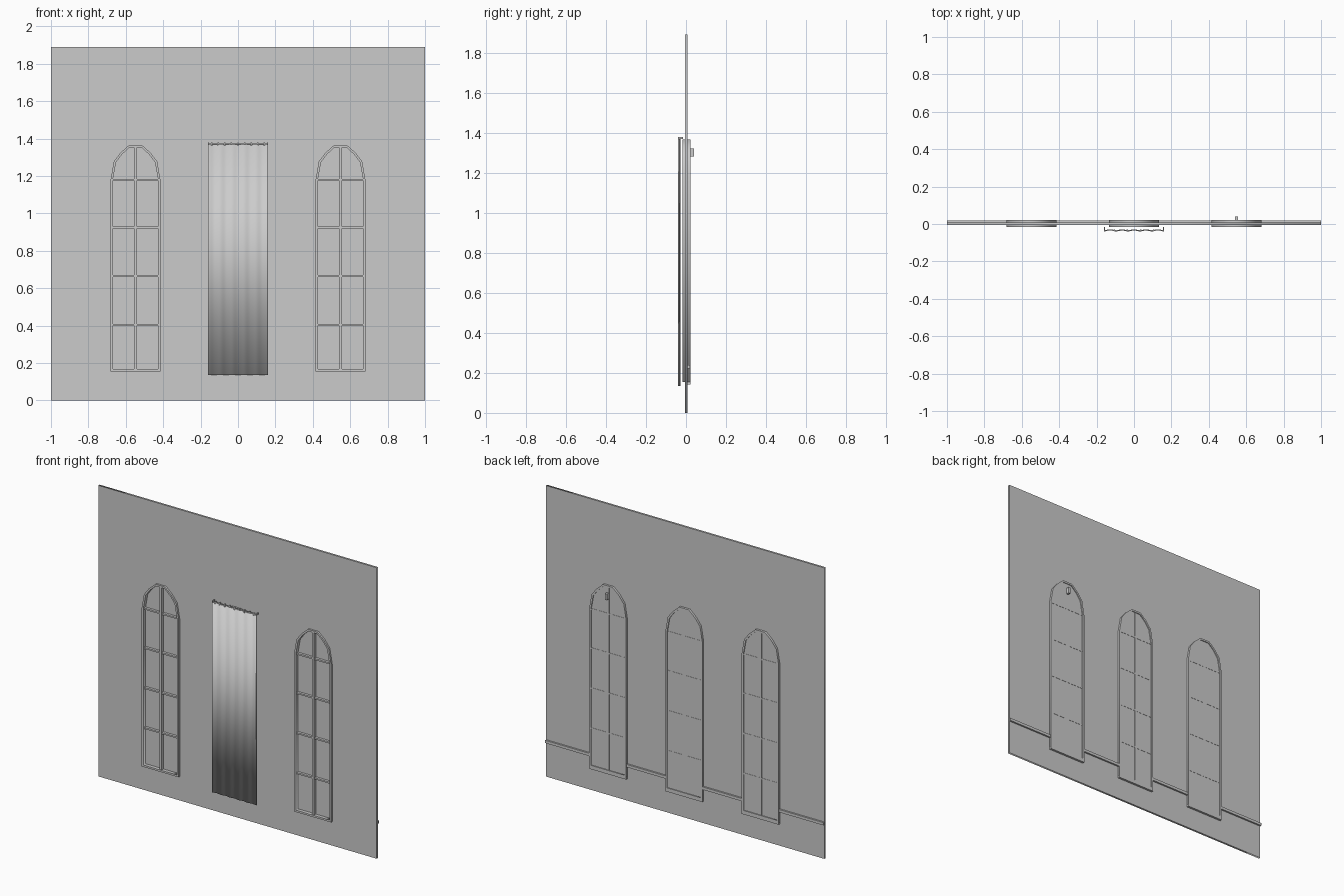
import bpy, bmesh, math
from mathutils import Vector

if "Cube" in bpy.data.objects:
    bpy.data.objects.remove(bpy.data.objects["Cube"])

grey = bpy.data.materials.new("plain_grey")
grey.diffuse_color = (0.6, 0.6, 0.6, 1)
grey.use_nodes = True
grey.node_tree.nodes["Principled BSDF"].inputs["Base Color"].default_value = grey.diffuse_color


def add(name, mesh):
    mesh.materials.clear()
    mesh.materials.append(grey)
    ob = bpy.data.objects.new(name, mesh)
    bpy.context.collection.objects.link(ob)
    return ob


def plate(name, loops, y0, y1):
    """Filled XZ outline (inner loops are holes), from y0 to y1."""
    cu = bpy.data.curves.new(name + "_outline", 'CURVE')
    cu.dimensions = '2D'
    cu.fill_mode = 'BOTH'
    cu.extrude = (y1 - y0) / 2
    for loop in loops:
        sp = cu.splines.new('POLY')
        sp.points.add(len(loop) - 1)
        for p, (x, z) in zip(sp.points, loop):
            p.co = (x, z, 0, 1)
        sp.use_cyclic_u = True
    tmp = bpy.data.objects.new("outline", cu)
    bpy.context.collection.objects.link(tmp)
    dg = bpy.context.evaluated_depsgraph_get()
    mesh = bpy.data.meshes.new_from_object(tmp.evaluated_get(dg))
    bpy.data.objects.remove(tmp)
    for v in mesh.vertices:
        x, z, d = v.co
        v.co = (x, (y0 + y1) / 2 - d, z)
    return add(name, mesh)


def box(name, x0, x1, y0, y1, z0, z1):
    bm = bmesh.new()
    bmesh.ops.create_cube(bm, size=1)
    lo, hi = Vector((x0, y0, z0)), Vector((x1, y1, z1))
    for v in bm.verts:
        v.co = Vector([lo[i] + (v.co[i] + 0.5) * (hi[i] - lo[i]) for i in range(3)])
    me = bpy.data.meshes.new(name)
    bm.to_mesh(me)
    bm.free()
    return add(name, me)


def arch(cx, t=0.0):
    """Faceted arch window outline, inset by t."""
    half = [(0.133 - t, 0.155 + t), (0.133 - t, 1.18), (0.116 - t, 1.278 - t * 0.4),
            (0.08 - t * 0.6, 1.325 - t * 0.8), (0.035 - t * 0.3, 1.365 - t)]
    return [(cx + x, z) for x, z in half] + [(cx - x, z) for x, z in reversed(half)]


centres = (-0.548, 0.0, 0.548)

# Wall with three arched openings
plate("wall", [[(-1, 0), (1, 0), (1, 1.89), (-1, 1.89)]] + [arch(c, 0.004) for c in centres],
      -0.005, 0.008)

for c in centres:
    # Window frame, pane and glazing bars
    plate("window_frame", [arch(c), arch(c, 0.012)], -0.017, 0.022)
    plate("window_pane", [arch(c, 0.006)], 0.006, 0.016)
    box("upright_bar", c - 0.008, c + 0.008, -0.012, 0.0175, 0.16, 1.36)
    for z in (0.405, 0.665, 0.925, 1.18):
        box("cross_bar", c - 0.127, c + 0.127, -0.01, 0.0175, z - 0.005, z + 0.005)
    # Sill on the inside
    box("sill", c - 0.133, c + 0.133, 0.008, 0.022, 0.142, 0.156)

# Latch on the back of one window
box("latch", 0.541, 0.555, 0.016, 0.04, 1.28, 1.32)

# Rail along the back wall, interrupted by the windows
edges = [-1.0] + [c + s * 0.133 for c in centres for s in (-1, 1)] + [1.0]
for a, b in zip(edges[::2], edges[1::2]):
    box("wall_rail", a, b, 0.008, 0.019, 0.222, 0.24)

# Gently folded hanging sheet in front of the middle window
n = 64
bm = bmesh.new()
rows = []
for z in (0.135, 1.368):
    row = []
    for i in range(n + 1):
        x = -0.16 + 0.32 * i / n
        row.append(bm.verts.new((x, -0.034 + 0.0025 * math.cos(x / 0.16 * math.pi * 5), z)))
    rows.append(row)
for i in range(n):
    bm.faces.new((rows[0][i], rows[0][i + 1], rows[1][i + 1], rows[1][i]))
me = bpy.data.meshes.new("curtain")
bm.to_mesh(me)
bm.free()
curtain = add("curtain", me)
for p in me.polygons:
    p.use_smooth = True
sol = curtain.modifiers.new("thickness", 'SOLIDIFY')
sol.thickness = 0.006
sol.offset = 0

# Rod, hooks and end brackets above the sheet
box("curtain_rod", -0.16, 0.16, -0.036, -0.031, 1.37, 1.375)
for i in range(9):
    x = -0.14 + 0.035 * i
    box("hook", x - 0.004, x + 0.004, -0.038, -0.029, 1.362, 1.379)
for s in (-1, 1):
    box("rod_bracket", s * 0.157 - 0.003, s * 0.157 + 0.003, -0.04, -0.016, 1.368, 1.378)
